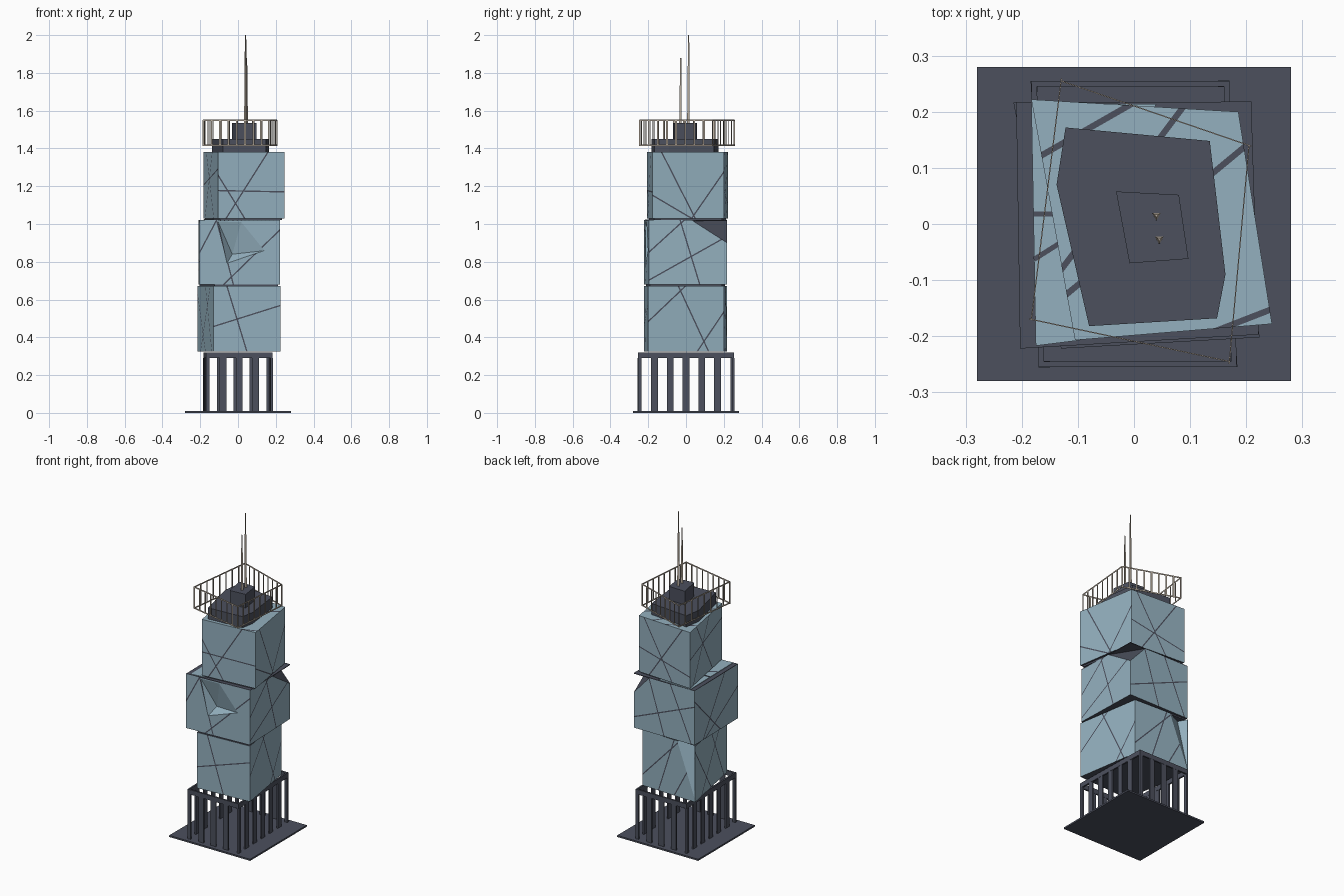
import bpy, bmesh
from mathutils import Vector

if "Cube" in bpy.data.objects:
    bpy.data.objects.remove(bpy.data.objects["Cube"])


def material(name, rgb):
    m = bpy.data.materials.new(name)
    m.use_nodes = True
    m.diffuse_color = (*rgb, 1)
    bsdf = m.node_tree.nodes["Principled BSDF"]
    bsdf.inputs["Base Color"].default_value = (*rgb, 1)
    bsdf.inputs["Roughness"].default_value = 0.7
    return m


glass = material("blue_glass", (0.295, 0.435, 0.52))
dark = material("dark_slate", (0.072, 0.08, 0.11))
beige = material("beige_metal", (0.5, 0.435, 0.36))


def finish(name, bm, *mats):
    mesh = bpy.data.meshes.new(name)
    bmesh.ops.recalc_face_normals(bm, faces=bm.faces[:])
    bm.to_mesh(mesh)
    bm.free()
    for m in mats:
        mesh.materials.append(m)
    ob = bpy.data.objects.new(name, mesh)
    bpy.context.collection.objects.link(ob)
    return ob


def add_prism(bm, plan, z0, z1):
    low = [bm.verts.new((x, y, z0)) for x, y in plan]
    top = [bm.verts.new((x, y, z1)) for x, y in plan]
    bm.faces.new(low[::-1])
    bm.faces.new(top)
    for i in range(len(plan)):
        j = (i + 1) % len(plan)
        bm.faces.new((low[i], low[j], top[j], top[i]))


def prism(name, plan, z0, z1, mat):
    bm = bmesh.new()
    add_prism(bm, plan, z0, z1)
    return finish(name, bm, mat)


def add_bar(bm, a, b, width, depth, z0, z1):
    """Upright strip from plan point a to b, widened sideways by depth."""
    a, b = Vector(a), Vector(b)
    d = (b - a).normalized()
    s = Vector((-d.y, d.x)) * depth / 2
    a, b = a - d * width / 2, b + d * width / 2
    add_prism(bm, [a - s, b - s, b + s, a + s], z0, z1)


def seam(bm, normal, p, q, width=0.007):
    """Dark stripe through p and q on the flat side facing normal."""
    p, q = Vector(p), Vector(q)
    side = normal.cross(q - p).normalized()
    for s in (-1, 1):
        bm.normal_update()
        faces = [f for f in bm.faces if f.normal.dot(normal) > 0.999]
        geom = set(faces)
        for f in faces:
            geom.update(f.edges)
            geom.update(f.verts)
        bmesh.ops.bisect_plane(bm, geom=list(geom), dist=1e-6,
                               plane_co=p + side * s * width / 2, plane_no=side)
    bm.normal_update()
    for f in bm.faces:
        if f.normal.dot(normal) > 0.999 and \
                abs((f.calc_center_median() - p).dot(side)) < width / 2:
            f.material_index = 1


def glass_block(name, plan, z0, z1, walls, roof=(), dark_roof=True, corner=None):
    bm = bmesh.new()
    add_prism(bm, plan, z0, z1)
    bm.normal_update()
    for f in bm.faces:
        if f.normal.z < -0.5 or (dark_roof and f.normal.z > 0.5):
            f.material_index = 1
    # each wall stripe: start (along, up) and end (along, up), as fractions
    for i, lines in enumerate(walls):
        a, b = Vector(plan[i]), Vector(plan[(i + 1) % 4])
        n = Vector((b.y - a.y, a.x - b.x, 0)).normalized()
        for t0, h0, t1, h1 in lines:
            p, q = a.lerp(b, t0), a.lerp(b, t1)
            seam(bm, n, (*p, z0 + h0 * (z1 - z0)), (*q, z0 + h1 * (z1 - z0)))
    for x0, y0, x1, y1 in roof:
        seam(bm, Vector((0, 0, 1)), (x0, y0, z1), (x1, y1, z1), 0.011)
    # sliced corner
    if corner:
        a, b, c = map(Vector, corner)
        n = (b - a).cross(c - a).normalized()
        if n.z < 0:
            n = -n
        cut = bmesh.ops.bisect_plane(bm, geom=bm.verts[:] + bm.edges[:] + bm.faces[:],
                                     plane_co=a, plane_no=n, clear_outer=True)
        edges = [e for e in cut["geom_cut"] if isinstance(e, bmesh.types.BMEdge)]
        for f in bmesh.ops.contextual_create(bm, geom=edges)["faces"]:
            f.material_index = 1
    return finish(name, bm, glass, dark)


def dent(block, rim_points, tip_point):
    """Carve a pyramid-shaped hollow into a block."""
    bm = bmesh.new()
    rim = [bm.verts.new(v) for v in rim_points]
    tip = bm.verts.new(tip_point)
    bm.faces.new(rim)
    for i in range(len(rim)):
        bm.faces.new((rim[i], rim[(i + 1) % len(rim)], tip))
    bmesh.ops.triangulate(bm, faces=bm.faces[:])
    cutter = finish("dent_cutter", bm, glass)
    cutter.hide_render = True
    mod = block.modifiers.new("dent", "BOOLEAN")
    mod.operation, mod.object, mod.solver = "DIFFERENCE", cutter, "EXACT"
    bpy.context.view_layer.objects.active = block
    bpy.ops.object.modifier_apply(modifier="dent")
    bpy.data.objects.remove(cutter)


# Base plate and open colonnade
prism("base_plate", [(-.28, -.28), (.28, -.28), (.28, .28), (-.28, .28)], 0, 0.01, dark)
frame = [(-.165, -.25), (.178, -.25), (.165, .25), (-.178, .25)]
bm = bmesh.new()
for i in range(4):
    a, b = Vector(frame[i]), Vector(frame[(i + 1) % 4])
    add_bar(bm, a, b, 0.01, 0.01, 0.29, 0.32)
    count = 4 if i % 2 == 0 else 6
    for k in range(1, count):
        p, d = a.lerp(b, k / count), (b - a).normalized() * 0.018
        add_bar(bm, p - d, p + d, 0, 0.008, 0.01, 0.29)
    add_bar(bm, a, a + (b - a).normalized() * 0.01, 0.01, 0.012, 0.01, 0.29)
finish("colonnade", bm, dark)

# Three stacked, twisted glass blocks (walls: front, right, back, left)
low_plan = [(-.13, -.222), (.224, -.202), (.16, .2), (-.215, .217)]
mid_plan = [(-.203, -.222), (.222, -.197), (.209, .218), (-.21, .217)]
top_plan = [(-.105, -.207), (.246, -.178), (.186, .2), (-.183, .222)]

low = glass_block("lower_block", low_plan, 0.325, 0.673, [
    [(.2, 1, .5, 0), (0, .38, 1, .7)],
    [(0, .45, .5, 1), (.4, 1, .8, 0), (.65, 0, 1, .6)],
    [(0, .2, .7, 1), (.3, 0, .6, 1), (.6, 0, 1, .8)],
    [(0, .9, .5, 0), (.2, 0, .8, 1), (.5, 1, .9, 0)]])
mid = glass_block("middle_block", mid_plan, 0.68, 1.02, [
    [(.21, 1, .42, 0), (0, .5, .21, 1), (.3, 0, 1, .85)],
    [(0, .5, .45, 1), (.05, .1, 1, .75), (.4, 1, .65, 0)],
    [(.25, 1, .5, 0), (0, .2, 1, .7), (.6, 1, .95, 0)],
    [(0, .8, .6, 0), (.2, 0, .7, 1), (.5, .2, 1, .6)]],
    corner=[(.215, .03, 1.02), (.209, .218, .9), (.1, .218, 1.02)])
glass_block("upper_block", top_plan, 1.03, 1.38, [
    [(.75, 1, .12, 0), (0, .65, .4, 0), (0, .42, 1, .4)],
    [(.13, 1, .6, 0), (0, .35, .55, 0), (.55, 0, 1, .7)],
    [(.1, 1, .65, 0), (.2, 0, .85, 1), (0, .45, 1, .2)],
    [(.1, 0, .6, 1), (.2, 1, .7, 0), (0, .5, 1, .75)]],
    roof=[(-.16, .125, -.02, .205), (.2, .14, -.15, -.15), (.16, -.185, .25, -.15),
          (.085, .205, .055, .165)], dark_roof=False)

# Hollows in the front of the middle block and the back of the lower block
dent(mid, [(-.11, -.219, 1.022), (.02, -.212, 1.022), (.15, -.204, .86),
           (-.06, -.216, .79)], (-.03, -.165, .84))
dent(low, [(-.08, .214, .676), (-.212, .22, .676), (-.212, .22, .33)],
     (-.18, .165, .676))

# Dark joints and the terrace on top of the middle block
inner = lambda plan: [(x * .95, y * .95) for x, y in plan]
prism("lower_joint", inner(low_plan), 0.672, 0.681, dark)
prism("terrace", mid_plan, 1.017, 1.021, dark)
prism("upper_joint", inner(top_plan), 1.02, 1.031, dark)
prism("terrace_glazing", [(-.175, -.217), (-.095, -.207), (-.02, .1), (.04, .214),
                          (-.183, .215)], 1.021, 1.024, glass)
bm = bmesh.new()
add_bar(bm, (-.178, .018), (-.13, .018), 0, 0.009, 1.023, 1.026)
add_bar(bm, (-.178, -.063), (-.11, -.02), 0, 0.009, 1.023, 1.026)
finish("terrace_stripes", bm, dark)

# Roof storeys
prism("roof_storey", [(-.08, -.182), (.148, -.168), (.163, -.09), (.135, .148),
                      (-.122, .172), (-.138, .07)], 1.38, 1.45, dark)
prism("plant_room", [(-.008, -.07), (.097, -.062), (.08, .052), (-.032, .058)],
      1.45, 1.535, dark)

# Railing of thin flat strips
rail = [(-.183, -.17), (.17, -.245), (.205, .14), (-.13, .255)]
bm = bmesh.new()
for i in range(4):
    a, b = Vector(rail[i]), Vector(rail[(i + 1) % 4])
    for z in (1.412, 1.544):
        add_bar(bm, a, b, 0, 0.002, z, z + 0.008)
    for k in range(8):
        p, d = a.lerp(b, k / 8), (b - a).normalized() * 0.0045
        add_bar(bm, p - d, p + d, 0, 0.002, 1.412, 1.55)
finish("roof_railing", bm, beige)

# Three-sided tapering masts
for name, x, y, top in (("tall_mast", .04, .015, 2.0), ("short_mast", .045, -.027, 1.88)):
    bpy.ops.mesh.primitive_cone_add(vertices=3, radius1=0.009, radius2=0.004,
                                    depth=top - 1.53, location=(x, y, (top + 1.53) / 2),
                                    rotation=(0, 0, 3.1416))
    mast = bpy.context.object
    mast.name = name
    mast.data.materials.append(beige)
